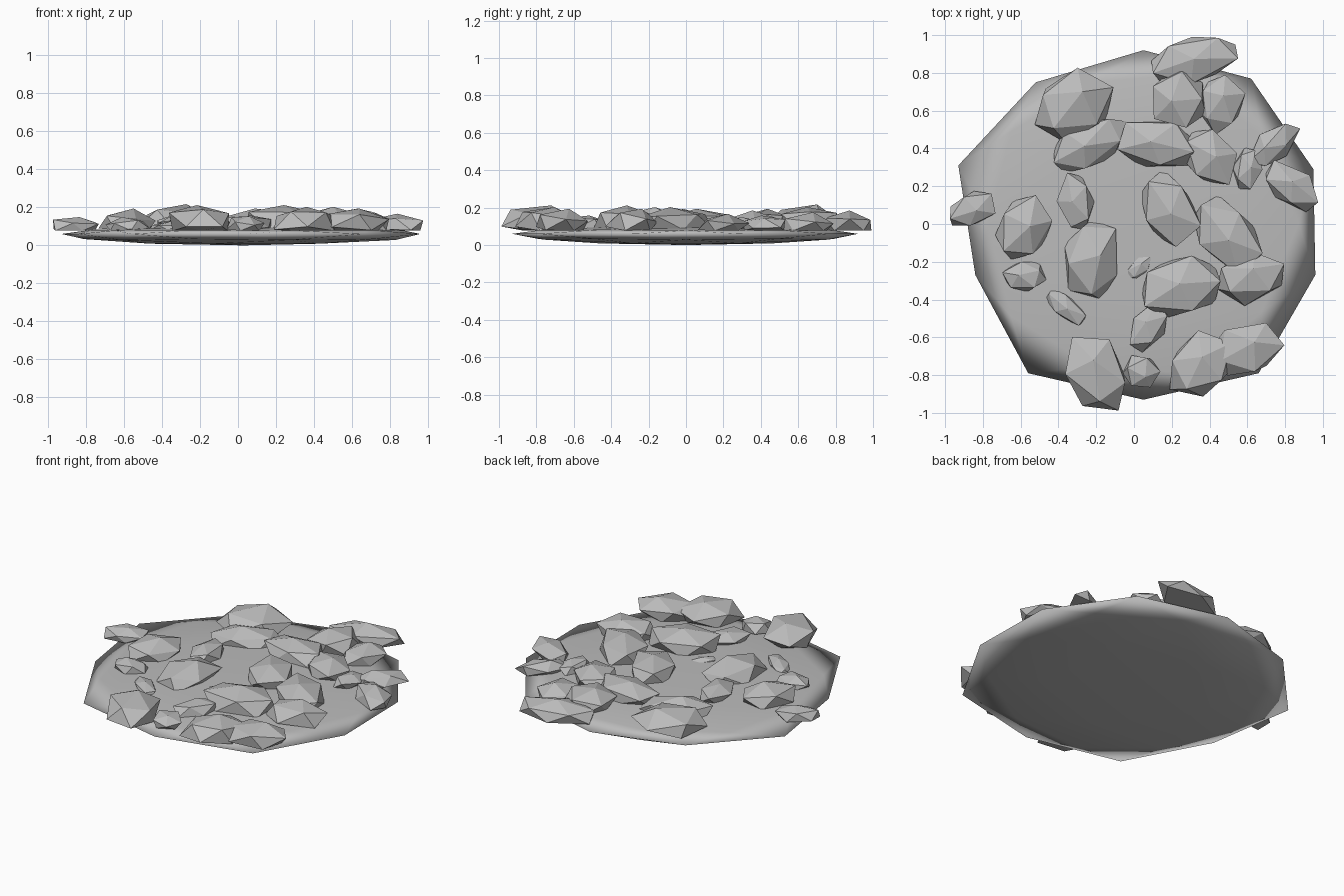
import bpy, bmesh, math, random
from mathutils import Matrix, Euler, Vector

if "Cube" in bpy.data.objects:
    bpy.data.objects.remove(bpy.data.objects["Cube"])

random.seed(11)
grey = bpy.data.materials.new("stone grey")
grey.diffuse_color = (0.5, 0.5, 0.5, 1)
grey.use_nodes = True
grey.node_tree.nodes["Principled BSDF"].inputs["Base Color"].default_value = grey.diffuse_color


def finish(name, bm, smooth):
    me = bpy.data.meshes.new(name)
    bmesh.ops.recalc_face_normals(bm, faces=bm.faces)
    for f in bm.faces:
        f.smooth = smooth
    bm.to_mesh(me)
    bm.free()
    me.materials.append(grey)
    ob = bpy.data.objects.new(name, me)
    bpy.context.collection.objects.link(ob)
    return ob


# Ground slab: squashed icosphere whose ten rim corners are uneven
RIM = [(0.95, 0.29), (0.62, 0.77), (0.05, 0.92), (-0.52, 0.75), (-0.93, 0.31),
       (-0.84, -0.27), (-0.56, -0.79), (0.05, -0.93), (0.66, -0.79), (0.96, -0.27)]
bm = bmesh.new()
bmesh.ops.create_icosphere(bm, subdivisions=2, radius=1)
for v in bm.verts:
    if abs(v.co.z) < 0.01:
        k = round((math.degrees(math.atan2(v.co.y, v.co.x)) - 18) / 36) % 10
        v.co = (*RIM[k], 0.06)
    else:
        top = 0.042 if v.co.z > 0 else 0.06
        v.co = (0.03 + 0.94 * v.co.x, 0.93 * v.co.y, 0.06 + top * v.co.z)
finish("ground_slab", bm, True)

# Stones: centre x, centre y, half length, half width, turn in degrees
STONES = [
    (0.32, 0.87, .23, .12, 15), (-0.32, 0.63, .23, .16, 30), (-0.22, 0.43, .23, .12, 28),
    (0.12, 0.42, .20, .13, -10), (0.24, 0.66, .15, .14, 90), (0.46, 0.63, .16, .11, 75),
    (0.41, 0.35, .17, .12, -50), (0.60, 0.29, .11, .08, 80), (0.74, 0.42, .16, .09, 45),
    (0.84, 0.20, .16, .10, -35), (0.18, 0.08, .20, .13, -65), (0.49, -0.06, .21, .14, -50),
    (0.25, -0.33, .21, .15, 10), (0.62, -0.29, .19, .13, 15), (-0.31, 0.12, .155, .10, 95),
    (-0.58, -0.02, .18, .13, 60), (-0.23, -0.19, .21, .14, 90), (-0.58, -0.28, .115, .08, 5),
    (-0.86, 0.08, .13, .08, 25), (-0.36, -0.44, .12, .055, -40), (0.03, -0.23, .09, .045, 45),
    (0.08, -0.54, .14, .09, 55), (0.04, -0.78, .10, .085, 0), (-0.20, -0.79, .23, .15, -60),
    (0.35, -0.75, .20, .14, 50), (0.59, -0.66, .20, .13, 20)]
FLOOR = 0.077


def stone(i, x, y, a, b, turn):
    bm = bmesh.new()
    bmesh.ops.create_icosphere(bm, subdivisions=1, radius=1)
    tilt = Euler([random.uniform(-0.3, 0.3), random.uniform(-0.3, 0.3), random.uniform(0, 6.28)])
    for v in bm.verts:
        v.co = tilt.to_matrix() @ (v.co * random.uniform(0.88, 1.1))
    # fit the stone to its footprint, then flatten its underside on the floor
    lo = [min(v.co[k] for v in bm.verts) for k in range(3)]
    hi = [max(v.co[k] for v in bm.verts) for k in range(3)]
    height = min(0.9 * b, 0.14)
    spin = Matrix.Rotation(math.radians(turn), 3, 'Z')
    for v in bm.verts:
        n = [2 * (v.co[k] - lo[k]) / (hi[k] - lo[k]) - 1 for k in range(3)]
        p = spin @ Vector((n[0] * a, n[1] * b, 0))
        v.co = (max(-0.98, min(0.98, x + p.x)), max(-1, min(1, y + p.y)),
                FLOOR + height * max(0, (n[2] + 0.4) / 1.4))
    finish(f"stone_{i:02d}", bm, False)


for i, s in enumerate(STONES):
    stone(i + 1, *s)
